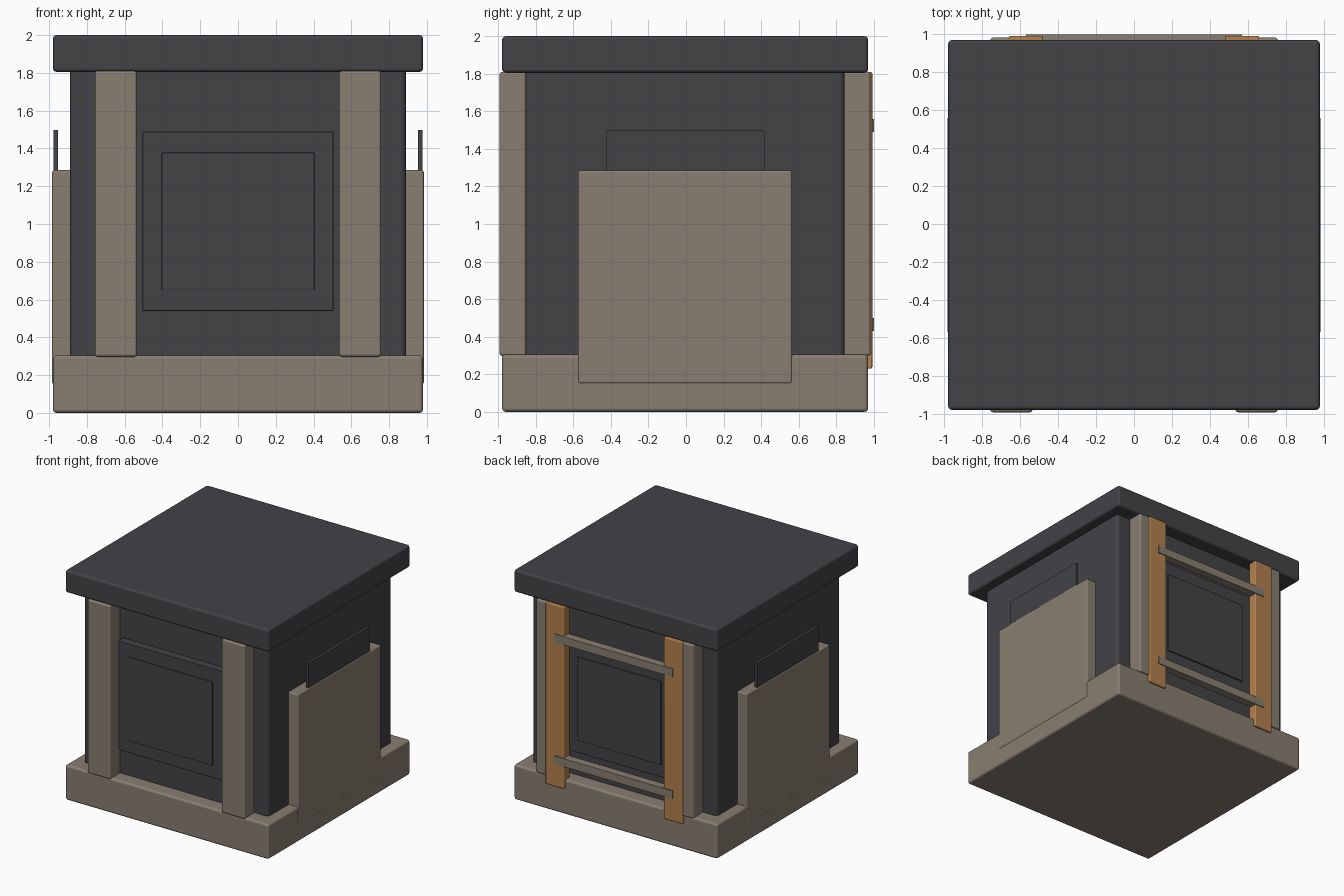
import bpy
import bmesh
from mathutils import Vector

default = bpy.data.objects.get("Cube")
if default:
    bpy.data.objects.remove(default, do_unlink=True)


def make_material(name, rgb):
    mat = bpy.data.materials.new(name)
    mat.use_nodes = True
    colour = (*rgb, 1.0)
    mat.diffuse_color = colour
    bsdf = next(n for n in mat.node_tree.nodes if n.type == "BSDF_PRINCIPLED")
    bsdf.inputs["Base Color"].default_value = colour
    return mat


DARK = make_material("charcoal", (0.056, 0.054, 0.062))
STONE = make_material("warm grey", (0.25, 0.21, 0.165))
ORANGE = make_material("orange brown", (0.46, 0.22, 0.075))


def block(name, x, y, z, mat, bevel=0.0):
    """Axis-aligned block given by its (min, max) range on each axis."""
    ranges = [sorted(r) for r in (x, y, z)]
    size = Vector([r[1] - r[0] for r in ranges])
    centre = Vector([sum(r) / 2 for r in ranges])
    bm = bmesh.new()
    bmesh.ops.create_cube(bm, size=1)
    bmesh.ops.scale(bm, vec=size, verts=bm.verts)
    mesh = bpy.data.meshes.new(name)
    bm.to_mesh(mesh)
    bm.free()
    mesh.materials.append(mat)
    obj = bpy.data.objects.new(name, mesh)
    obj.location = centre
    bpy.context.collection.objects.link(obj)
    if bevel:
        mod = obj.modifiers.new("rounded_edges", "BEVEL")
        mod.width = bevel
        mod.segments = 3
        mod.limit_method = "ANGLE"
        for poly in mesh.polygons:
            poly.use_smooth = True
        mod.harden_normals = True
    return obj


MID = -0.005  # the hut sits slightly forward because of the ladder


def span(half, centre=0.0):
    return (centre - half, centre + half)


# Main masses
block("base", span(0.98), span(0.975, MID), (0, 0.305), STONE, 0.02)
block("body", span(0.89), span(0.85, MID), (0.2, 1.85), DARK, 0.03)
block("roof", span(0.98), span(0.975, MID), (1.805, 2.0), DARK, 0.02)

# Pillars and panels on the front and back
for end, side in (("front", -1), ("back", 1)):
    def depth(inner, outer):
        return (MID + side * inner, MID + side * outer)

    for hand, sx in (("left", 1), ("right", -1)):
        block(f"{end}_{hand}_pillar", (sx * 0.535, sx * 0.758),
              depth(0.845, 0.988), (0.297, 1.81), STONE, 0.015)
    block(f"{end}_outer_panel", span(0.505), depth(0.8, 0.92),
          (0.54, 1.49), DARK, 0.005)
    block(f"{end}_inner_panel", span(0.405), depth(0.85, 0.93),
          (0.65, 1.378), DARK, 0.004)

# Raised slabs on the two sides, each with a thin plate standing behind it
for hand, sx in (("left", 1), ("right", -1)):
    block(f"{hand}_side_slab", (sx * 0.86, sx * 0.984), span(0.57, MID),
          (0.15, 1.285), STONE, 0.012)
    block(f"{hand}_side_plate", (sx * 0.953, sx * 0.977), span(0.422, MID),
          (0.9, 1.497), DARK)

# Ladder on the back
for hand, sx in (("left", 1), ("right", -1)):
    block(f"{hand}_ladder_rail", (sx * 0.48, sx * 0.66), (0.91, 0.992),
          (0.23, 1.81), ORANGE, 0.008)
for name, height in (("lower", 0.465), ("upper", 1.525)):
    block(f"{name}_ladder_rung", span(0.57), (0.93, 1.0),
          span(0.035, height), STONE)
